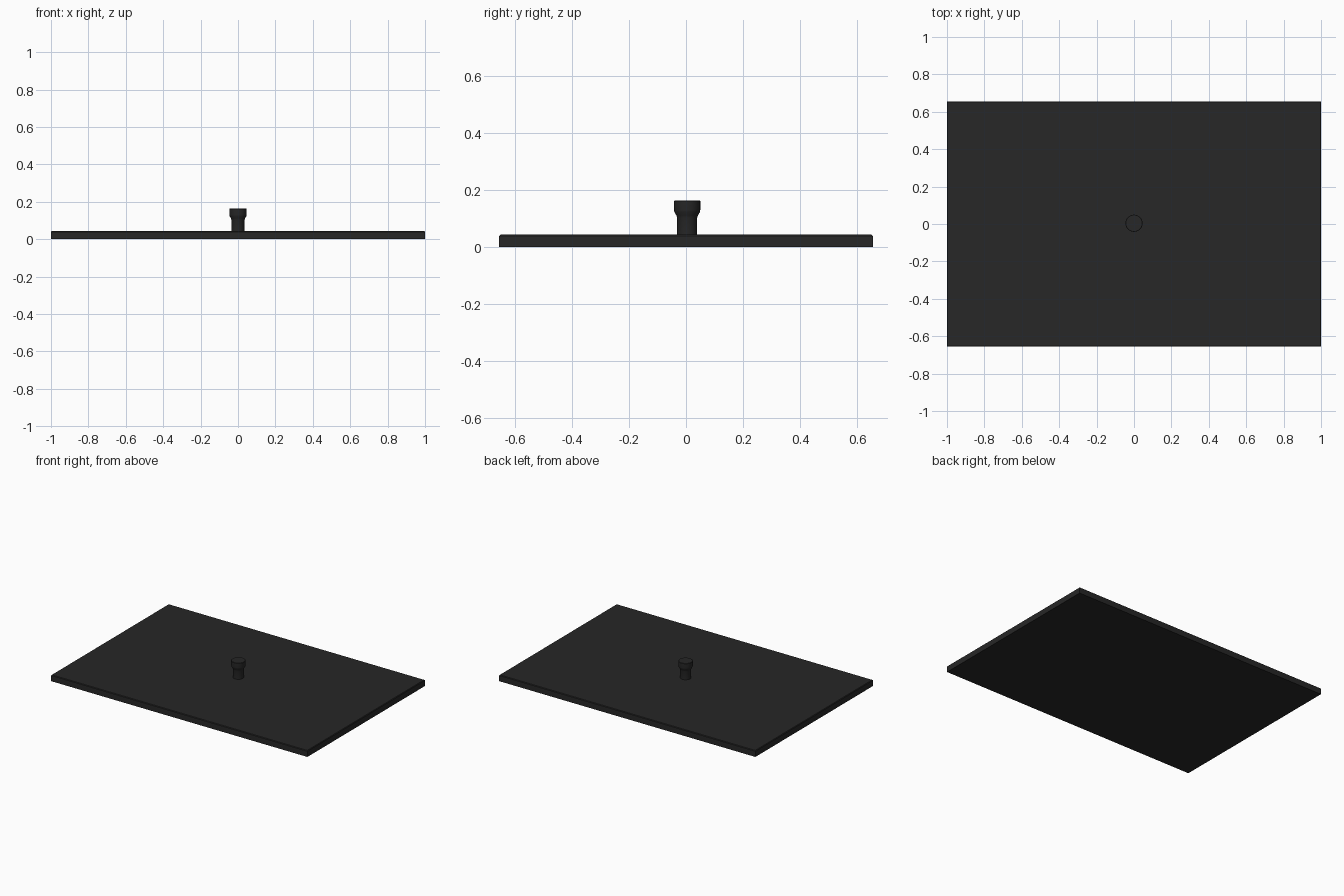
import bpy, bmesh, math

if "Cube" in bpy.data.objects:
    bpy.data.objects.remove(bpy.data.objects["Cube"])

dark = bpy.data.materials.new("dark_grey")
dark.diffuse_color = (0.02, 0.02, 0.02, 1)
dark.use_nodes = True
dark.node_tree.nodes["Principled BSDF"].inputs["Base Color"].default_value = dark.diffuse_color


def make_object(name, bm):
    bmesh.ops.recalc_face_normals(bm, faces=bm.faces)
    mesh = bpy.data.meshes.new(name)
    bm.to_mesh(mesh)
    bm.free()
    obj = bpy.data.objects.new(name, mesh)
    obj.data.materials.append(dark)
    bpy.context.collection.objects.link(obj)
    return obj


# Flat panel with a fine chamfer round the top edge
W, D, T = 2.0, 1.31, 0.044
bm = bmesh.new()
bmesh.ops.create_cube(bm, size=1)
for v in bm.verts:
    v.co = (v.co.x * W, v.co.y * D, (v.co.z + 0.5) * T)
top_edges = [e for e in bm.edges if all(v.co.z > T / 2 for v in e.verts)]
bmesh.ops.bevel(bm, geom=top_edges, offset=0.004, segments=1, affect='EDGES')
make_object("panel", bm)

# Turned knob: stem, flare and head, revolved from a (radius, z) profile
profile = [(0.035, T - 0.004), (0.035, 0.103), (0.038, 0.112), (0.045, 0.124),
           (0.046, 0.130), (0.046, 0.162), (0.044, 0.164)]
SIDES = 32
bm = bmesh.new()
rings = []
for r, z in profile:
    rings.append([bm.verts.new((r * math.cos(2 * math.pi * i / SIDES),
                                r * math.sin(2 * math.pi * i / SIDES), z))
                  for i in range(SIDES)])
for a, b in zip(rings, rings[1:]):
    for i in range(SIDES):
        j = (i + 1) % SIDES
        bm.faces.new((a[i], a[j], b[j], b[i]))
bm.faces.new(rings[0])
bm.faces.new(rings[-1])
knob = make_object("knob", bm)
knob.location.y = 0.004

bpy.context.view_layer.objects.active = knob
knob.select_set(True)
bpy.ops.object.shade_smooth_by_angle(angle=math.radians(35))
